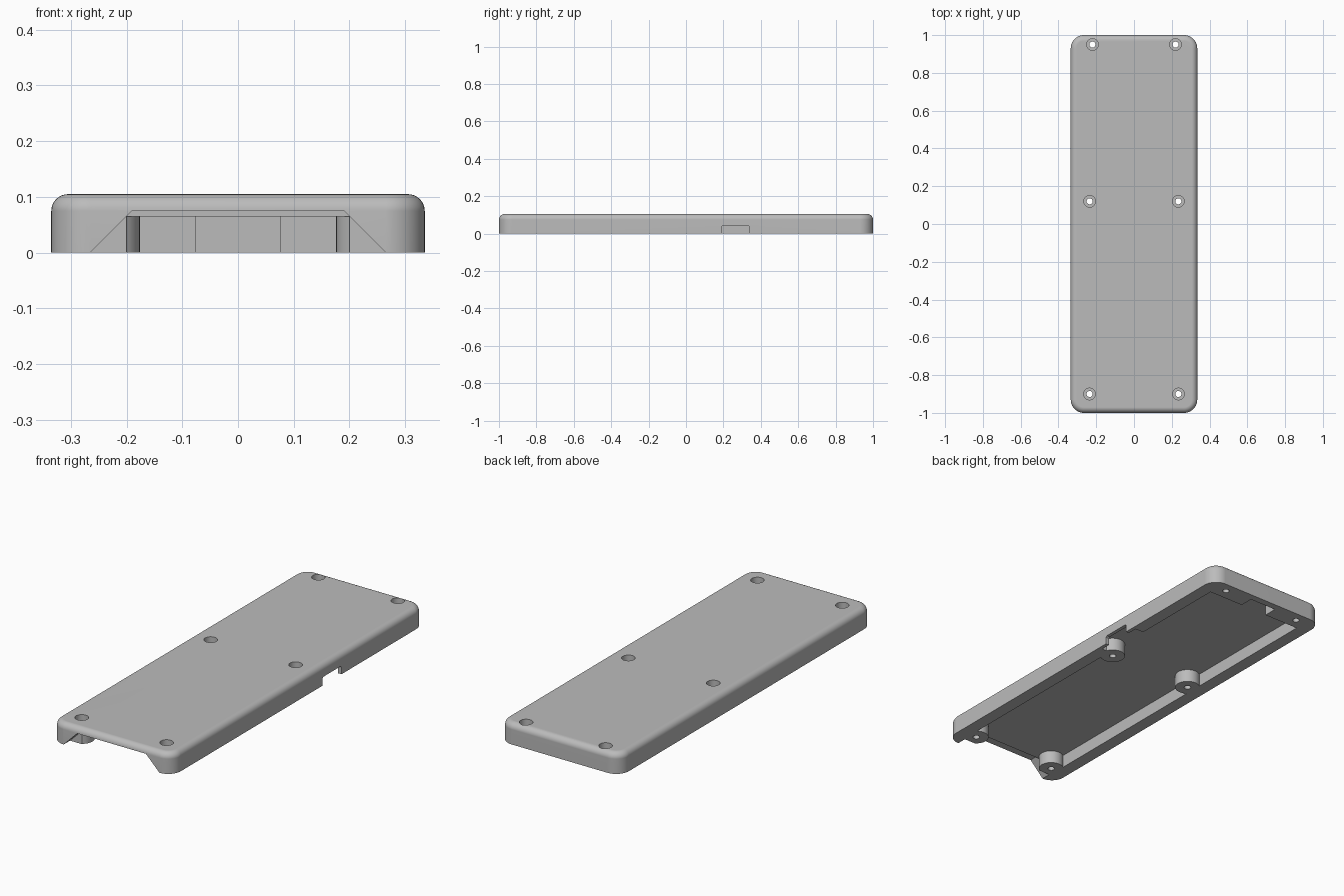
import bpy, bmesh, math
from mathutils import Matrix

if "Cube" in bpy.data.objects:
    bpy.data.objects.remove(bpy.data.objects["Cube"])

grey = bpy.data.materials.new("plain grey")
grey.use_nodes = True
grey.diffuse_color = (0.5, 0.5, 0.5, 1)
grey.node_tree.nodes["Principled BSDF"].inputs["Base Color"].default_value = (0.5, 0.5, 0.5, 1)

HALF_W, HEIGHT, ROOF = 0.335, 0.105, 0.065


def add_object(name, bm):
    bmesh.ops.recalc_face_normals(bm, faces=bm.faces)
    mesh = bpy.data.meshes.new(name)
    bm.to_mesh(mesh)
    bm.free()
    mesh.materials.append(grey)
    obj = bpy.data.objects.new(name, mesh)
    bpy.context.collection.objects.link(obj)
    return obj


def prism(name, points, offset):
    """Extrude a closed outline of 3D points along an offset."""
    bm = bmesh.new()
    face = bm.faces.new([bm.verts.new(p) for p in points])
    out = bmesh.ops.extrude_face_region(bm, geom=[face])
    moved = [v for v in out["geom"] if isinstance(v, bmesh.types.BMVert)]
    bmesh.ops.translate(bm, verts=moved, vec=offset)
    return add_object(name, bm)


def cylinder(name, x, y, radius, z0, z1):
    bm = bmesh.new()
    bmesh.ops.create_cone(bm, cap_ends=True, segments=32, radius1=radius, radius2=radius,
                          depth=z1 - z0, matrix=Matrix.Translation((x, y, (z0 + z1) / 2)))
    return add_object(name, bm)


def cut(target, cutter):
    """Subtract the cutter for good, then remove it."""
    mod = target.modifiers.new("cut", 'BOOLEAN')
    mod.operation, mod.solver, mod.object = 'DIFFERENCE', 'EXACT', cutter
    bpy.context.view_layer.objects.active = target
    bpy.ops.object.modifier_apply(modifier=mod.name)
    bpy.data.objects.remove(cutter)


# Outer shell: rounded corners, then a rounded top rim
bm = bmesh.new()
bmesh.ops.create_cube(bm, size=1, matrix=Matrix.Translation((0, 0, HEIGHT / 2))
                      @ Matrix.Diagonal((2 * HALF_W, 2, HEIGHT, 1)))
upright = [e for e in bm.edges if abs(e.verts[0].co.z - e.verts[1].co.z) > 0.05]
bmesh.ops.bevel(bm, geom=upright, offset=0.07, segments=10, profile=0.5, affect='EDGES')
rim = [e for e in bm.edges if all(v.co.z > HEIGHT - 0.001 for v in e.verts)]
bmesh.ops.bevel(bm, geom=rim, offset=0.03, segments=8, profile=0.5, affect='EDGES')
case = add_object("case_shell", bm)

# Underside cavity with a side pocket, a back pocket and a front throat
outline = [(-0.27, -0.9), (-0.2, -0.9), (-0.2, -0.97), (0.2, -0.97), (0.2, -0.9),
           (0.27, -0.9), (0.27, 0.14), (0.317, 0.14), (0.317, 0.39), (0.27, 0.39),
           (0.27, 0.895), (0.075, 0.895), (0.075, 0.965), (-0.075, 0.965),
           (-0.075, 0.895), (-0.27, 0.895)]
cavity = prism("cavity_cutter", [(x, y, -0.05) for x, y in outline], (0, 0, ROOF + 0.05))

# Screw bosses stay standing inside the cavity
screws = [(s * x, y) for x, y in [(0.22, 0.95), (0.235, 0.12), (0.235, -0.9)] for s in (-1, 1)]
for x, y in screws:
    if y < 0.5:
        cut(cavity, cylinder("boss", x, y, 0.059, -0.1, 0.2))
cut(case, cavity)

# Sloped cable opening in the front wall
slope = [(-0.315, -0.05), (0.315, -0.05), (0.19, 0.075), (-0.19, 0.075)]
cut(case, prism("front_opening", [(x, -1.1, z) for x, z in slope], (0, 0.15, 0)))

# Small notch through the left wall
notch = [(0.19, -0.05), (0.34, -0.05), (0.34, 0.036), (0.334, 0.042), (0.196, 0.042), (0.19, 0.036)]
cut(case, prism("side_notch", [(0.3, y, z) for y, z in notch], (0.1, 0, 0)))

# Counterbored screw holes
for x, y in screws:
    cut(case, cylinder("screw_hole", x, y, 0.016, -0.1, 0.2))
    cut(case, cylinder("screw_head", x, y, 0.031, 0.045, 0.2))

# Smooth curved faces, crisp edges
bpy.ops.object.select_all(action='DESELECT')
case.select_set(True)
bpy.context.view_layer.objects.active = case
bpy.ops.object.shade_smooth_by_angle(angle=math.radians(30))
normals = case.modifiers.new("even_normals", 'WEIGHTED_NORMAL')
normals.keep_sharp = True
